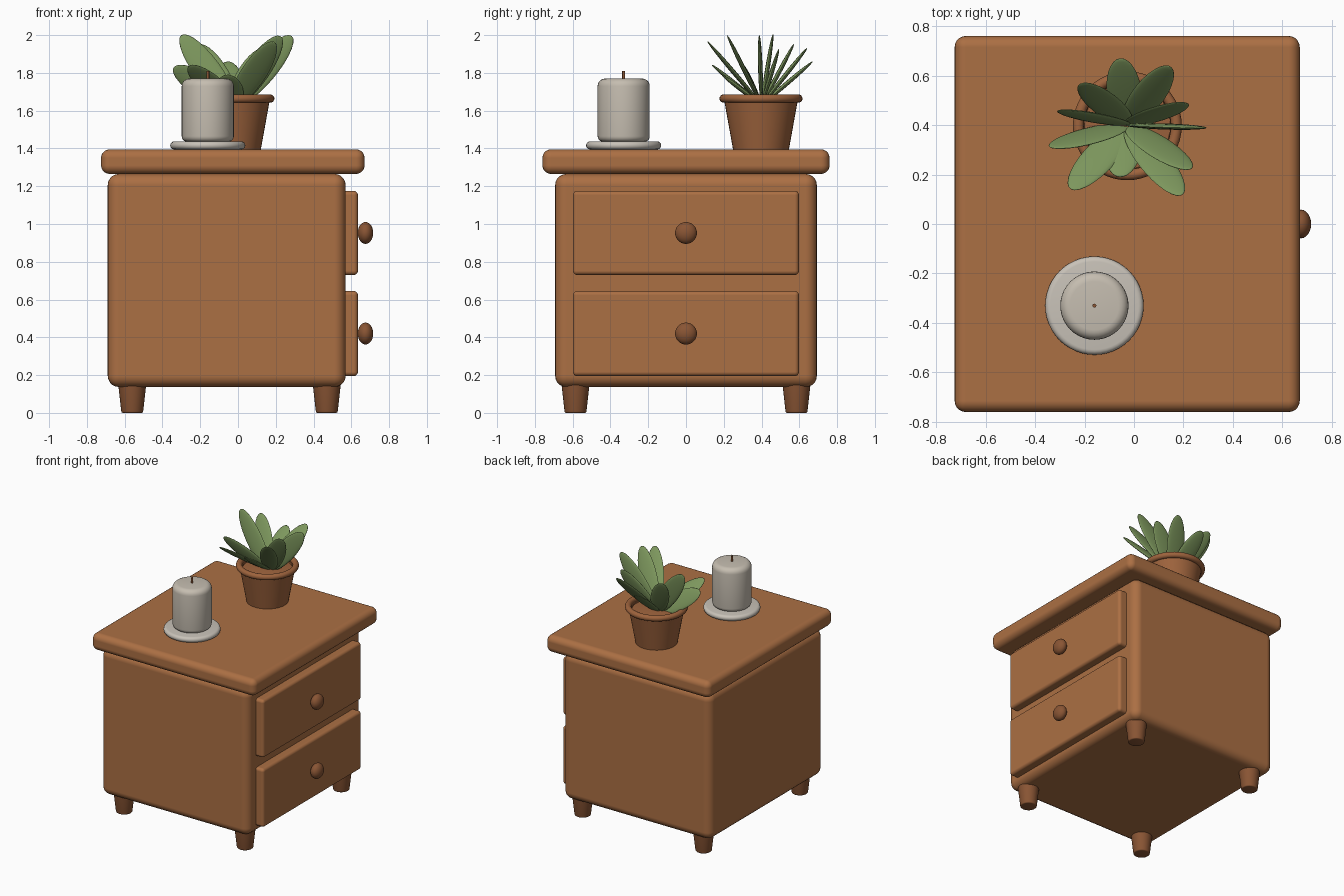
import bpy, bmesh, math
from mathutils import Vector, Matrix

cube = bpy.data.objects.get("Cube")
if cube:
    bpy.data.objects.remove(cube, do_unlink=True)


def material(name, rgb, rough=0.6):
    m = bpy.data.materials.new(name)
    m.use_nodes = True
    col = (*rgb, 1.0)
    m.diffuse_color = col
    bsdf = m.node_tree.nodes["Principled BSDF"]
    bsdf.inputs["Base Color"].default_value = col
    bsdf.inputs["Roughness"].default_value = rough
    return m


WOOD = material("warm wood", (0.41, 0.16, 0.057))
DARK = material("dark wood", (0.25, 0.09, 0.034))
CLAY = material("clay brown", (0.34, 0.125, 0.046))
WAX = material("candle wax", (0.56, 0.51, 0.435))
DISH = material("pale ceramic", (0.58, 0.54, 0.48))
LEAF = material("leaf green", (0.205, 0.31, 0.11))


def finish(name, bm, mat, angle=35):
    bmesh.ops.recalc_face_normals(bm, faces=bm.faces)
    me = bpy.data.meshes.new(name)
    bm.to_mesh(me)
    bm.free()
    me.materials.append(mat)
    ob = bpy.data.objects.new(name, me)
    bpy.context.collection.objects.link(ob)
    bpy.ops.object.select_all(action='DESELECT')
    ob.select_set(True)
    bpy.context.view_layer.objects.active = ob
    bpy.ops.object.shade_smooth_by_angle(angle=math.radians(angle))
    return ob


def rounded_box(name, lo, hi, radius, mat):
    lo, hi = Vector(lo), Vector(hi)
    bm = bmesh.new()
    bmesh.ops.create_cube(bm, size=1)
    bmesh.ops.scale(bm, vec=hi - lo, verts=bm.verts)
    bmesh.ops.translate(bm, vec=(lo + hi) / 2, verts=bm.verts)
    ob = finish(name, bm, mat)
    bev = ob.modifiers.new("rounded edges", 'BEVEL')
    bev.width, bev.segments = radius, 5
    bev.harden_normals = True
    return ob


def lathe(name, profile, centre, mat, segments=40):
    """Revolve (radius, z) points about a vertical axis."""
    bm = bmesh.new()
    verts = [bm.verts.new((r, 0, z)) for r, z in profile]
    edges = [bm.edges.new(pair) for pair in zip(verts, verts[1:])]
    bmesh.ops.spin(bm, geom=verts + edges, cent=(0, 0, 0), axis=(0, 0, 1),
                   angle=math.tau, steps=segments, use_duplicate=False)
    bmesh.ops.remove_doubles(bm, verts=bm.verts, dist=1e-5)
    bmesh.ops.translate(bm, vec=(*centre, 0), verts=bm.verts)
    return finish(name, bm, mat)


def arc(cr, cz, rad, start, end, n=5):
    """Points along a circular arc, angles in degrees."""
    steps = [math.radians(start + (end - start) * i / n) for i in range(n + 1)]
    return [(cr + rad * math.cos(a), cz + rad * math.sin(a)) for a in steps]


def ellipsoid(name, matrix, mat, u=24, v=14):
    bm = bmesh.new()
    bmesh.ops.create_uvsphere(bm, u_segments=u, v_segments=v, radius=1)
    bm.transform(matrix)
    return finish(name, bm, mat, 80)


# Cabinet
rounded_box("cabinet_body", (-0.69, -0.693, 0.137), (0.57, 0.693, 1.265), 0.06, WOOD)
rounded_box("table_top", (-0.725, -0.76, 1.265), (0.67, 0.76, 1.395), 0.045, WOOD)

# Drawers and knobs
for label, z0, z1 in (("lower", 0.195, 0.645), ("upper", 0.73, 1.175)):
    rounded_box(label + "_drawer", (0.5, -0.598, z0), (0.635, 0.598, z1), 0.022, WOOD)
    ellipsoid(label + "_knob",
              Matrix.Translation((0.675, 0, (z0 + z1) / 2)) @ Matrix.Diagonal((0.041, 0.058, 0.058, 1)),
              DARK)

# Tapered feet
foot = [(0, 0), (0.05, 0)] + arc(0.05, 0.008, 0.008, -90, 0, 3) + [(0.074, 0.15), (0, 0.15)]
for side_x, x in (("left", 0.47), ("right", -0.56)):
    for side_y, y in (("front", -0.585), ("back", 0.585)):
        lathe(f"{side_y}_{side_x}_foot", foot, (x, y), DARK, 28)

# Candle on its dish
spot = (-0.16, -0.33)
lathe("candle_dish", [(0, 1.395), (0.178, 1.395)] + arc(0.178, 1.416, 0.021, -90, 90, 8) + [(0, 1.437)],
      spot, DISH, 48)
lathe("candle", [(0, 1.43)] + arc(0.108, 1.465, 0.03, -90, 0) + arc(0.098, 1.73, 0.04, 0, 90) + [(0, 1.77)],
      spot, WAX)
lathe("wick", [(0, 1.76), (0.008, 1.76), (0.008, 1.81), (0, 1.81)], spot, DARK, 12)

# Plant pot with rolled rim and soil
pot_spot = (-0.027, 0.397)
lathe("plant_pot", [(0, 1.395), (0.148, 1.395), (0.194, 1.65), (0.175, 1.65), (0.172, 1.63), (0, 1.63)],
      pot_spot, CLAY)
rim = arc(0.198, 1.664, 0.022, 0, 360, 14)
lathe("pot_rim", rim, pot_spot, CLAY, 48)
lathe("soil", [(0.18, 1.64), (0.1, 1.65), (0, 1.655)], pot_spot, CLAY)

# Leaves: flat blades fanning out from the pot centre, each given by its tip
base = Vector((-0.025, 0.4, 1.63))
tips = [(-0.055, 0.67, 1.86), (0.14, 0.64, 1.93), (0.21, 0.49, 1.92), (0.285, 0.388, 1.995),
        (0.225, 0.22, 1.995), (0.19, 0.115, 1.965), (-0.06, 0.19, 1.79), (-0.255, 0.14, 1.84),
        (-0.34, 0.31, 1.83), (-0.30, 0.46, 2.0), (-0.21, 0.57, 1.95)]
for i, tip in enumerate(tips):
    along = Vector(tip) - base
    d = along.normalized()
    normal = Vector((1, 0, 0)).cross(d).normalized()
    width = d.cross(normal)
    frame = Matrix((width, normal, d)).transposed().to_4x4()
    place = Matrix.Translation(base + along / 2) @ frame
    ellipsoid(f"leaf_{i + 1}", place @ Matrix.Diagonal((0.07, 0.012, along.length / 2, 1)), LEAF, 20, 14)
